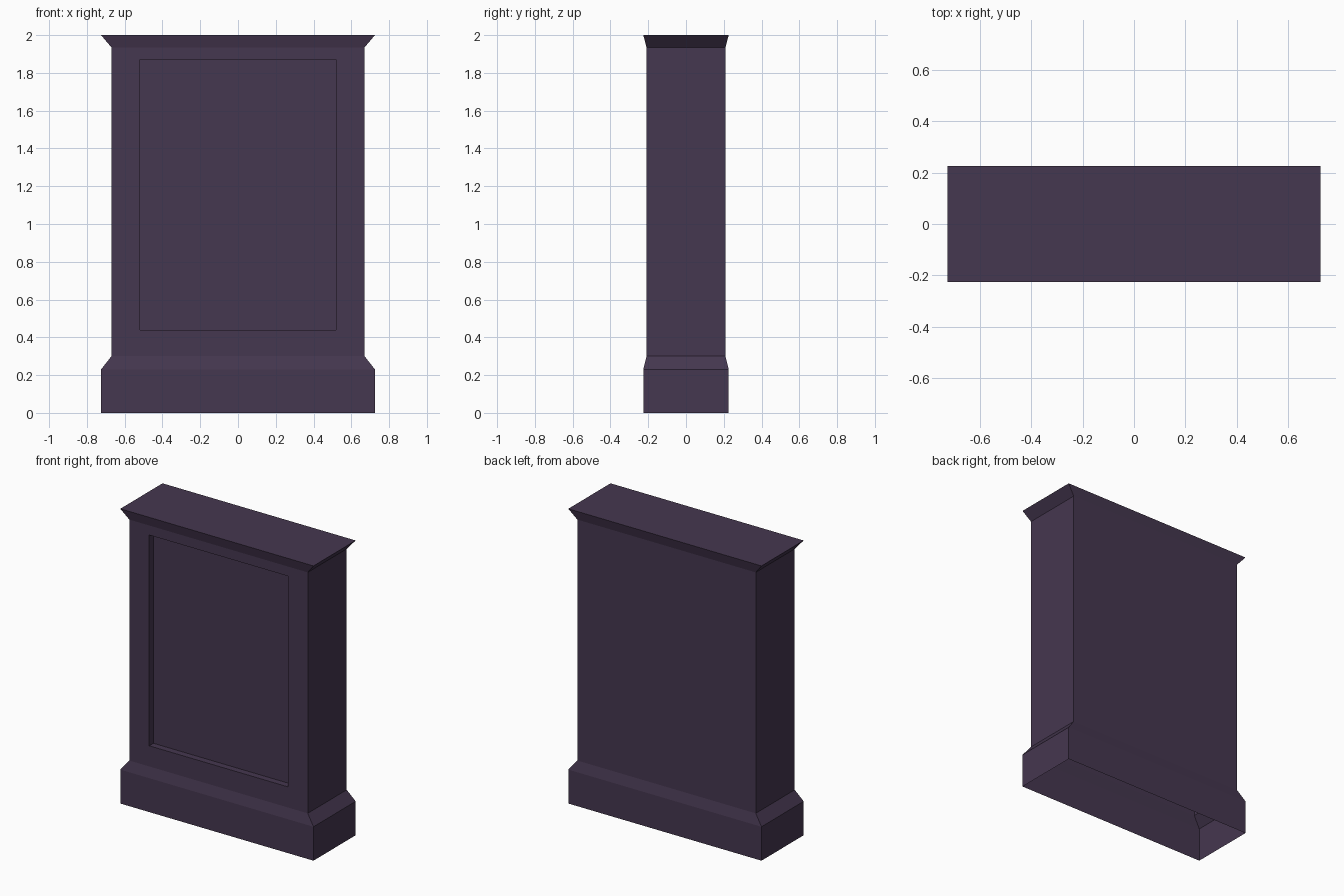
import bpy, bmesh

if "Cube" in bpy.data.objects:
    bpy.data.objects.remove(bpy.data.objects["Cube"])

mat = bpy.data.materials.new("dark plum")
mat.diffuse_color = (0.06, 0.038, 0.079, 1)
mat.use_nodes = True
mat.node_tree.nodes["Principled BSDF"].inputs["Base Color"].default_value = mat.diffuse_color

bm = bmesh.new()

# Rectangular cross-sections of the pedestal: height, half width, half depth
sections = [(0, .725, .226), (.23, .725, .226), (.30, .67, .209),
            (1.935, .67, .209), (2.0, .725, .226)]
rings = [[bm.verts.new((sx * hx, sy * hy, z))
          for sx, sy in ((-1, -1), (1, -1), (1, 1), (-1, 1))]
         for z, hx, hy in sections]


def bridge(a, b):
    """Join two four-corner loops with quads."""
    return [bm.faces.new((a[i], a[(i + 1) % 4], b[(i + 1) % 4], b[i]))
            for i in range(4)]


# Plinth, body and flared cornice; the bottom stays open
front = None
for level, (low, high) in enumerate(zip(rings, rings[1:])):
    walls = bridge(low, high)
    if level == 2:
        front = walls[0]
bm.faces.new(rings[-1])

# Recessed panel in the front of the body
outer = list(front.verts)
bm.faces.remove(front)


def panel_loop(y):
    return [bm.verts.new((x, y, z)) for x, z in
            ((-.52, .44), (.52, .44), (.52, 1.87), (-.52, 1.87))]


rim, floor = panel_loop(-.209), panel_loop(-.164)
bridge(outer, rim)
bridge(rim, floor)
bm.faces.new(floor)

mesh = bpy.data.meshes.new("pedestal")
bm.to_mesh(mesh)
bm.free()
mesh.materials.append(mat)
obj = bpy.data.objects.new("panelled_pedestal", mesh)
bpy.context.collection.objects.link(obj)
